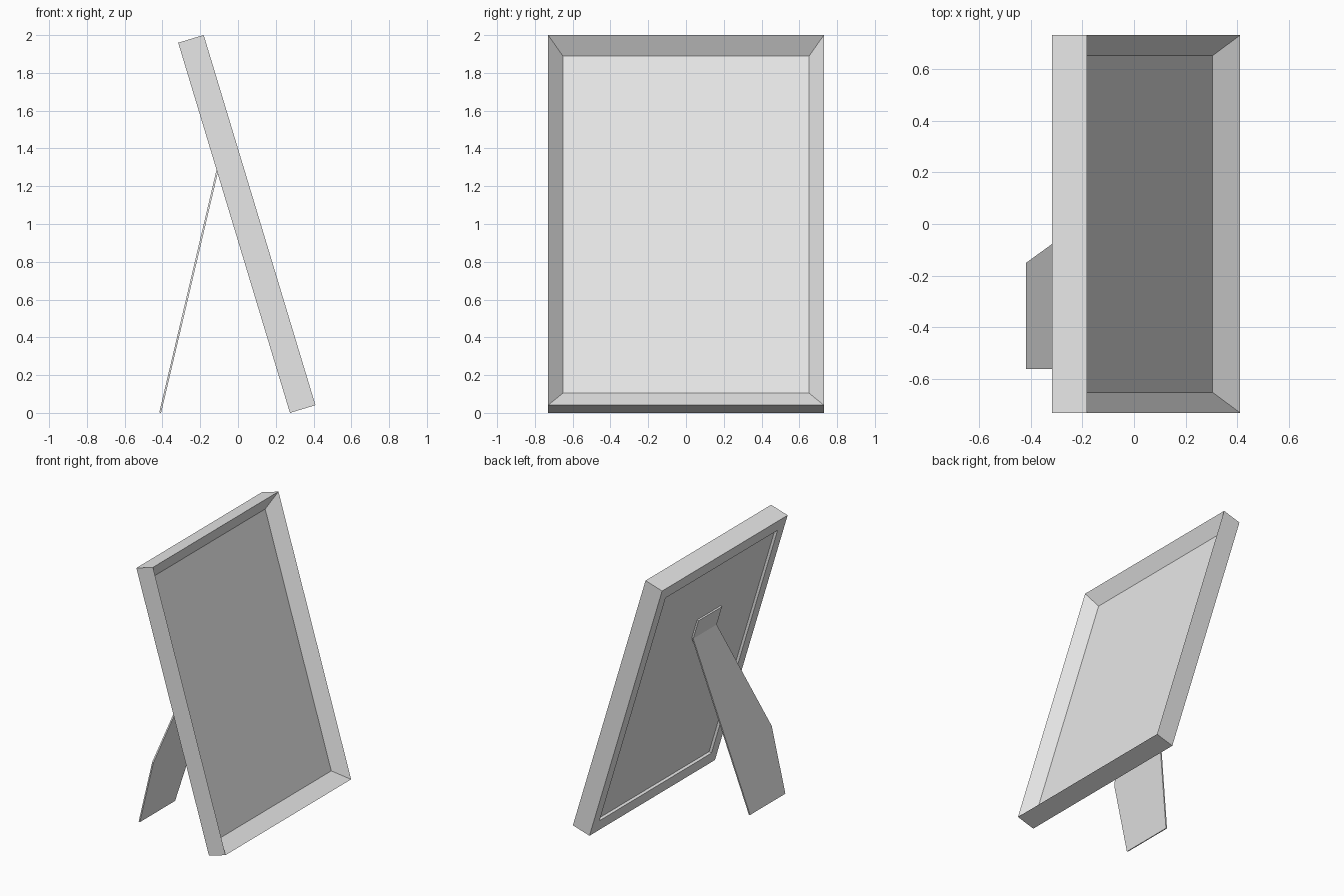
import bpy, bmesh, math
from mathutils import Matrix, Vector

cube = bpy.data.objects.get("Cube")
if cube:
    bpy.data.objects.remove(cube, do_unlink=True)

grey = bpy.data.materials.new("plain_grey")
grey.use_nodes = True
grey.diffuse_color = (0.8, 0.8, 0.8, 1)
grey.node_tree.nodes["Principled BSDF"].inputs["Base Color"].default_value = (0.8, 0.8, 0.8, 1)

# Leaning frame: local x = depth (back to front), y = width, z = height
LENGTH, HALF_W, DEPTH = 2.047, 0.73, 0.141
INSET_Y, INSET_Z = 0.079, 0.092       # width of the border
PANEL_BACK, PANEL_FRONT = 0.02, 0.058
lean = Matrix.Translation((0.275, 0, 0)) @ Matrix.Rotation(math.radians(-16.8), 4, 'Y')


def finish(name, bm):
    bmesh.ops.recalc_face_normals(bm, faces=bm.faces)
    mesh = bpy.data.meshes.new(name)
    bm.to_mesh(mesh)
    bm.free()
    mesh.materials.append(grey)
    obj = bpy.data.objects.new(name, mesh)
    bpy.context.collection.objects.link(obj)
    return obj


def rectangle(depth, inset):
    y, z = HALF_W - INSET_Y * inset, INSET_Z * inset
    return [lean @ Vector((depth, sy, sz)) for sy, sz in
            ((-y, z), (y, z), (y, LENGTH - z), (-y, LENGTH - z))]


def plate(name, outline, offset):
    """Flat outline thickened along the offset vector."""
    bm = bmesh.new()
    face = bm.faces.new([bm.verts.new(p) for p in outline])
    new = bmesh.ops.extrude_face_region(bm, geom=[face], use_keep_orig=True)["geom"]
    bmesh.ops.translate(bm, vec=offset, verts=[v for v in new if isinstance(v, bmesh.types.BMVert)])
    return finish(name, bm)


# Mitred border: sweep the four-point section around the rectangle
bm = bmesh.new()
section = ((0, 0), (DEPTH, 0), (PANEL_FRONT, 1), (0, 1))
rings = [[bm.verts.new(p) for p in rectangle(d, i)] for d, i in section]
for k, ring in enumerate(rings):
    nxt = rings[(k + 1) % len(rings)]
    for i in range(4):
        j = (i + 1) % 4
        bm.faces.new((ring[i], ring[j], nxt[j], nxt[i]))
finish("frame_border", bm)

# Panel set between the sloped border and the shallow back recess
normal = lean.to_3x3() @ Vector((1, 0, 0))
plate("picture_panel", rectangle(PANEL_BACK, 1), normal * (PANEL_FRONT - PANEL_BACK))

# Hinge flap on the back of the panel
FLAP_OUT, HINGE, FLAP_TOP = 0.008, 1.358, 1.508
Y_LEFT, Y_RIGHT = 0.073, -0.20
flap = [lean @ Vector((FLAP_OUT, y, z)) for y, z in
        ((Y_LEFT, HINGE), (Y_RIGHT, HINGE), (Y_RIGHT, FLAP_TOP), (Y_LEFT, FLAP_TOP))]
plate("stand_flap", flap, normal * (PANEL_BACK - FLAP_OUT))

# Slanted stand leg from the floor to the hinge
foot = Vector((-0.417, 0, 0.002))
top = lean @ Vector((FLAP_OUT, 0, HINGE))
shape = ((-0.15, 0), (-0.56, 0), (-0.56, 0.36), (Y_RIGHT, 1), (Y_LEFT, 1))
leg = [foot.lerp(top, t) + Vector((0, y, 0)) for y, t in shape]
inward = Vector((0, 1, 0)).cross(top - foot).normalized()
plate("stand_leg", leg, inward * 0.01)
